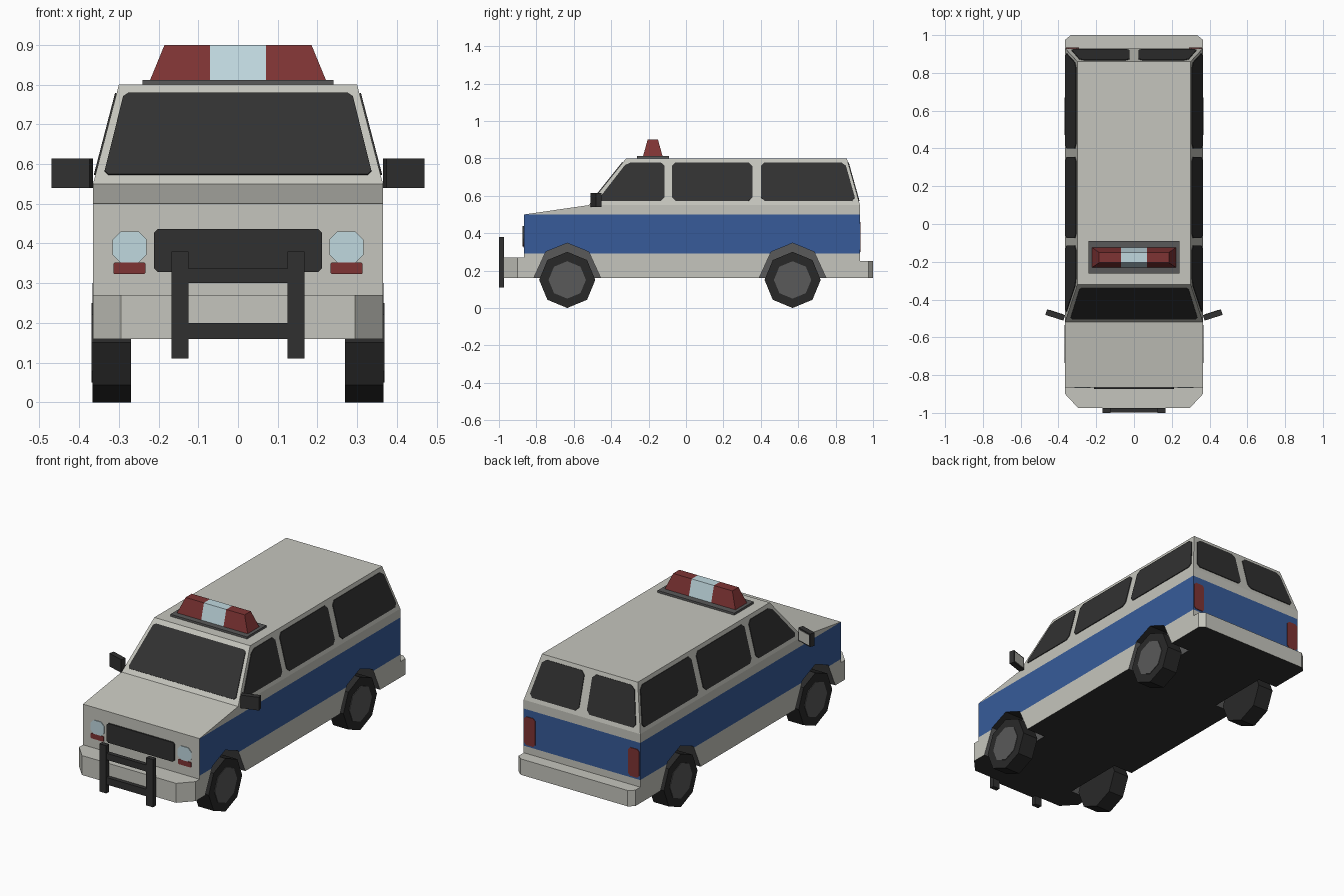
import bpy, bmesh, math
from mathutils import Vector

if "Cube" in bpy.data.objects:
    bpy.data.objects.remove(bpy.data.objects["Cube"])


def material(name, r, g, b):
    m = bpy.data.materials.new(name)
    m.diffuse_color = (r, g, b, 1)
    m.use_nodes = True
    m.node_tree.nodes["Principled BSDF"].inputs["Base Color"].default_value = m.diffuse_color
    return m


PAINT = material("light grey paint", .56, .56, .51)
BLUE = material("blue stripe", .038, .105, .32)
TRIM = material("black trim", .030, .030, .030)
TYRE = material("tyre rubber", .022, .022, .022)
GLASS = material("dark glass", .031, .031, .031)
GREY = material("mid grey", .10, .10, .10)
RED = material("red lens", .21, .034, .034)
PALE = material("pale lens", .53, .69, .74)


def loft(name, rings, mats, rule=None):
    """Skin a list of equal rings, cap both ends, colour faces by a rule."""
    bm = bmesh.new()
    vs = [[bm.verts.new(p) for p in ring] for ring in rings]
    n = len(rings[0])
    for a, b in zip(vs, vs[1:]):
        for i in range(n):
            j = (i + 1) % n
            bm.faces.new((a[i], a[j], b[j], b[i]))
    bm.faces.new(vs[0])
    bm.faces.new(vs[-1])
    bmesh.ops.recalc_face_normals(bm, faces=bm.faces[:])
    bm.normal_update()
    for f in bm.faces:
        if rule:
            f.material_index = rule(f.calc_center_median(), f.normal)
    me = bpy.data.meshes.new(name)
    bm.to_mesh(me)
    bm.free()
    for m in mats:
        me.materials.append(m)
    ob = bpy.data.objects.new(name, me)
    bpy.context.collection.objects.link(ob)
    return ob


def box(name, x0, x1, y0, y1, z0, z1, mat):
    return loft(name, [[(x0, y0, z), (x1, y0, z), (x1, y1, z), (x0, y1, z)]
                       for z in (z0, z1)], [mat])


def plate(name, pts, mat, r=.02, t=.004):
    """Thin panel with clipped corners lying on the body surface."""
    pts = [Vector(p) for p in pts]
    n = (pts[1] - pts[0]).cross(pts[2] - pts[0]).normalized()
    if n.dot(sum(pts, Vector()) / len(pts) - Vector((0, 0, .4))) < 0:
        n = -n
    ring = []
    for i, p in enumerate(pts):
        for q in (pts[i - 1], pts[(i + 1) % len(pts)]):
            ring.append(p + (q - p).normalized() * r)
    return loft(name, [[p - n * .003 for p in ring], [p + n * t for p in ring]], [mat])


def under(c, n):
    return 1 if n.z < -.5 else 0


# Body shell: z, front y, back y, half width
levels = [(.16, -.865, .93, .365), (.29, -.865, .93, .365), (.50, -.865, .93, .365),
          (.55, -.52, .93, .365), (.80, -.32, .86, .30)]


def body_rule(c, n):
    if n.z < -.5:
        return 2
    return 1 if .29 < c.z < .50 and n.y > -.5 else 0


body = loft("van_body", [[(-w, f, z), (w, f, z), (w, b, z), (-w, b, z)]
                         for z, f, b, w in levels], [PAINT, BLUE, TRIM, GREY], body_rule)

# Wheels, hubs and wheel wells
WELL = [(-.207, .10), (-.115, .30), (0, .347), (.115, .30), (.207, .10)]


def octagon(x, y, r):
    return [(x, y + r * math.cos(i * math.pi / 4), .15 + r * math.sin(i * math.pi / 4))
            for i in range(8)]


for s, side in ((1, "right"), (-1, "left")):
    for y, end in ((-.635, "front"), (.57, "rear")):
        cut = loft("well_cutter", [[(s * x, y + a, z) for a, z in WELL] for x in (.245, .42)],
                   [PAINT, BLUE, TRIM, GREY], lambda c, n: 2 if n.z > .85 else 3)
        cut.hide_render = True
        mod = body.modifiers.new("well", 'BOOLEAN')
        mod.operation = 'DIFFERENCE'
        mod.solver = 'EXACT'
        mod.object = cut
        with bpy.context.temp_override(object=body, active_object=body):
            bpy.ops.object.modifier_apply(modifier=mod.name)
        bpy.data.objects.remove(cut)
        loft(f"{end}_{side}_tyre", [octagon(s * x, y, .15) for x in (.27, .366)], [TYRE])
        loft(f"{end}_{side}_hub", [octagon(s * x, y, .1) for x in (.36, .369)], [GREY])

# Bumpers with chamfered ends
for name, z1, outline in (
        ("front_bumper", .27, [(.365, -.86), (.365, -.90), (.295, -.975)]),
        ("rear_bumper", .25, [(.365, .925), (.365, .975), (.335, 1.0)])):
    ring = outline + [(-x, y) for x, y in reversed(outline)]
    loft(name, [[(x, y, z) for x, y in ring] for z in (.16, z1)], [PAINT, TRIM], under)

# Push bar
for s in (1, -1):
    box("push_bar_post", s * .125, s * .168, -1.0, -.974, .11, .38, TRIM)
for z0, z1 in ((.16, .20), (.30, .337)):
    box("push_bar_rail", -.125, .125, -.998, -.974, z0, z1, TRIM)


# Grille and lamps
def end_panel(name, x0, x1, z0, z1, y, mat, r=.01, t=.004):
    plate(name, [(x0, y, z0), (x1, y, z0), (x1, y, z1), (x0, y, z1)], mat, r, t)


end_panel("grille", -.212, .212, .328, .437, -.865, TRIM, .01, .008)
for s in (1, -1):
    end_panel("headlight", s * .23, s * .316, .352, .43, -.865, PALE, .02)
    end_panel("front_indicator", s * .233, s * .314, .323, .352, -.865, RED, .003)
    end_panel("tail_light", s * .292, s * .36, .30, .46, .93, RED, .012)


# Windows
def side_x(z):
    return .365 - (z - .55) * .26


ZB, ZT = .572, .778
for s in (1, -1):
    for b0, b1, t0, t1 in ((-.475, -.115, -.315, -.115), (-.075, .355, -.075, .355),
                           (.40, .908, .40, .85)):
        plate("side_window", [(s * side_x(ZB), b0, ZB), (s * side_x(ZB), b1, ZB),
                              (s * side_x(ZT), t1, ZT), (s * side_x(ZT), t0, ZT)], GLASS)
    yb, yt = .93 - (ZB - .55) * .28, .93 - (ZT - .55) * .28
    plate("rear_window", [(s * .025, yb, ZB), (s * .335, yb, ZB),
                          (s * .285, yt, ZT), (s * .025, yt, ZT)], GLASS)
yb, yt = -.52 + (ZB - .55) * .8, -.52 + (ZT - .55) * .8
plate("windscreen", [(-.338, yb, ZB), (.338, yb, ZB), (.287, yt, ZT), (-.287, yt, ZT)],
      GLASS, .012)

# Door mirrors, swept back, with a pale glass facing rearward
for s in (1, -1):
    u, v = Vector((s * .953, .303, 0)), Vector((s * -.303, .953, 0))
    c = Vector((s * .417, -.482, 0))
    for name, h, d0, d1, z0, z1, mat in (("door_mirror", .05, -.015, .015, .54, .614, TRIM),
                                         ("mirror_glass", .042, .013, .017, .548, .606, PAINT)):
        loft(name, [[c + u * a + v * d + Vector((0, 0, z)) for a, d in
                     ((-h, d0), (h, d0), (h, d1), (-h, d1))] for z in (z0, z1)], [mat])

# Roof light bar
box("light_bar_base", -.24, .24, -.262, -.09, .797, .812, GREY)
loft("light_bar", [[(xb, -.23, .81), (xb, -.125, .81), (xt, -.15, .90), (xt, -.205, .90)]
                   for xb, xt in ((-.222, -.185), (-.07, -.07), (.07, .07), (.222, .185))],
     [RED, PALE], lambda c, n: 1 if abs(c.x) < .06 else 0)
